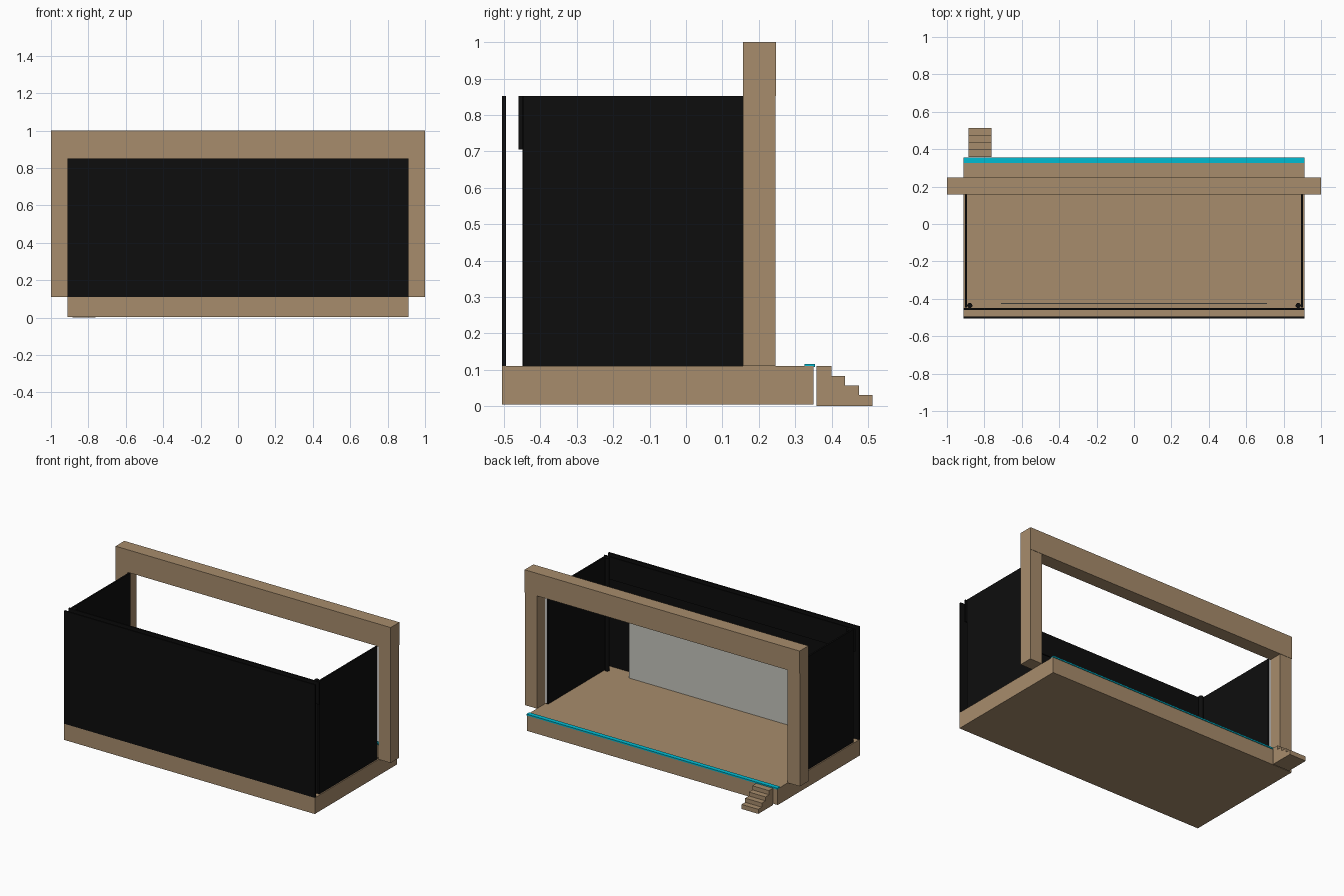
import bpy, bmesh

if "Cube" in bpy.data.objects:
    bpy.data.objects.remove(bpy.data.objects["Cube"])


def material(name, rgb):
    m = bpy.data.materials.new(name)
    m.diffuse_color = (*rgb, 1)
    m.use_nodes = True
    m.node_tree.nodes["Principled BSDF"].inputs["Base Color"].default_value = m.diffuse_color
    return m


WOOD = material("tan wood", (0.386, 0.262, 0.150))
BLACK = material("black cloth", (0.004, 0.004, 0.004))
CYAN = material("cyan edge", (0.0, 0.503, 0.658))
GREY = material("pale grey screen", (0.56, 0.56, 0.51))


def finish(name, bm, mat):
    bmesh.ops.recalc_face_normals(bm, faces=bm.faces)
    mesh = bpy.data.meshes.new(name)
    bm.to_mesh(mesh)
    bm.free()
    mesh.materials.append(mat)
    ob = bpy.data.objects.new(name, mesh)
    bpy.context.collection.objects.link(ob)
    return ob


def box(name, x, y, z, mat):
    bm = bmesh.new()
    bmesh.ops.create_cube(bm, size=1)
    for v in bm.verts:
        for i, (lo, hi) in enumerate((x, y, z)):
            v.co[i] = hi if v.co[i] > 0 else lo
    return finish(name, bm, mat)


def extrude_x(name, profile, x0, x1, mat):
    bm = bmesh.new()
    face = bm.faces.new([bm.verts.new((x0, y, z)) for y, z in profile])
    out = bmesh.ops.extrude_face_region(bm, geom=[face])
    verts = [g for g in out["geom"] if isinstance(g, bmesh.types.BMVert)]
    bmesh.ops.translate(bm, verts=verts, vec=(x1 - x0, 0, 0))
    return finish(name, bm, mat)


FLOOR, TOP, HALF = 0.11, 0.852, 0.912

# Stage platform and its coloured edge
box("stage_platform", (-HALF, HALF), (-0.505, 0.35), (0.004, FLOOR), WOOD)
box("stage_edge_strip", (-HALF, HALF), (0.325, 0.355), (0.107, 0.116), CYAN)

# Proscenium arch
box("arch_beam", (-1, 1), (0.157, 0.248), (TOP, 1.0), WOOD)
for side, s in (("left", -1), ("right", 1)):
    box(side + "_arch_leg", sorted((s * HALF, s)), (0.157, 0.246), (FLOOR, TOP), WOOD)
    # Side drapes
    box(side + "_side_curtain", sorted((s * 0.893, s * 0.904)), (-0.447, 0.157),
        (FLOOR, TOP), BLACK)
    # Gathered drape bundles in the rear corners
    bpy.ops.mesh.primitive_cylinder_add(vertices=16, radius=0.014, depth=TOP - FLOOR,
                                        location=(s * 0.878, -0.436, (TOP + FLOOR) / 2))
    roll = bpy.context.object
    roll.name = side + "_gathered_curtain"
    roll.data.materials.append(BLACK)
    bpy.ops.object.shade_smooth_by_angle()

# Rear drapes and projection screen
box("back_curtain", (-HALF, HALF), (-0.505, -0.494), (FLOOR, TOP), BLACK)
box("top_border_curtain", (-HALF, HALF), (-0.460, -0.450), (0.705, TOP), BLACK)
box("projection_screen", (-0.71, 0.71), (-0.428, -0.422), (FLOOR, 0.60), GREY)

# Access steps
profile = [(0.359, 0.0), (0.359, FLOOR)]
for y, z, z_next in ((0.400, FLOOR, 0.083), (0.437, 0.083, 0.057),
                     (0.475, 0.057, 0.03), (0.512, 0.03, 0.0)):
    profile += [(y, z), (y, z_next)]
extrude_x("access_steps", profile, -0.884, -0.763, WOOD)
